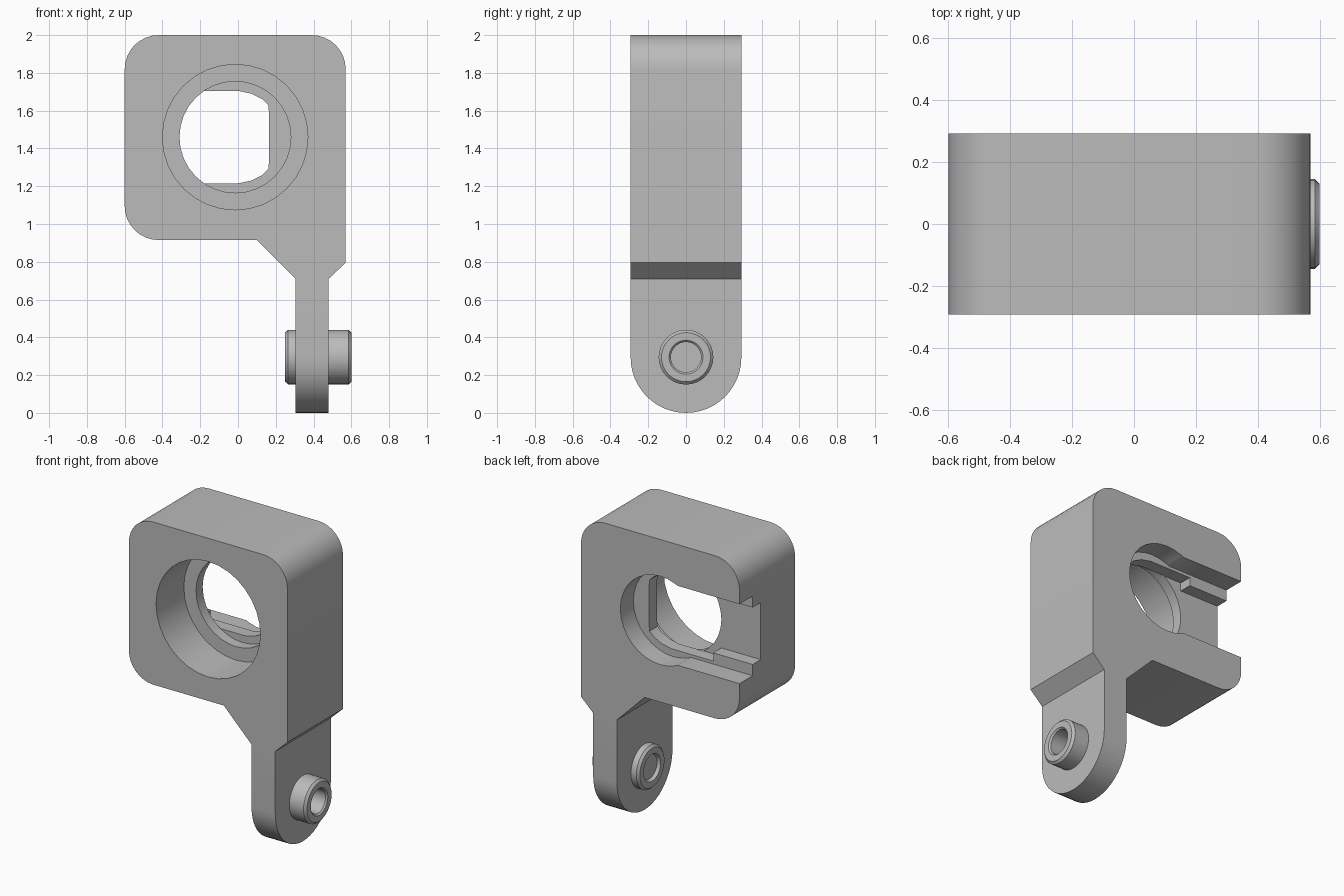
import bpy, bmesh
from math import cos, sin, pi, radians
from mathutils import Matrix

cube = bpy.data.objects.get("Cube")
if cube:
    bpy.data.objects.remove(cube, do_unlink=True)

grey = bpy.data.materials.new("plain_grey")
grey.use_nodes = True
colour = (0.5, 0.5, 0.5, 1)
grey.diffuse_color = colour
grey.node_tree.nodes["Principled BSDF"].inputs["Base Color"].default_value = colour

HALF = 0.293            # half depth of the body
CX, CZ = -0.015, 1.46   # bore centre


def arc(cx, cy, r, a0, a1, n):
    """Points on an arc, angles in degrees."""
    return [(cx + r * cos(radians(a0 + (a1 - a0) * i / n)),
             cy + r * sin(radians(a0 + (a1 - a0) * i / n))) for i in range(n + 1)]


def circle(r, n=32):
    return arc(CX, CZ, r, 0, 360, n)[:-1]


def make_object(name, bm):
    bmesh.ops.recalc_face_normals(bm, faces=bm.faces)
    mesh = bpy.data.meshes.new(name)
    bm.to_mesh(mesh)
    bm.free()
    mesh.materials.append(grey)
    obj = bpy.data.objects.new(name, mesh)
    bpy.context.collection.objects.link(obj)
    return obj


def prism(name, points, axis, lo, hi):
    """Extrude an outline along y (x, z points) or along x (y, z points)."""
    place = (lambda u, v, d: (u, d, v)) if axis == "y" else (lambda u, v, d: (d, u, v))
    bm = bmesh.new()
    face = bm.faces.new([bm.verts.new(place(u, v, lo)) for u, v in points])
    new = bmesh.ops.extrude_face_region(bm, geom=[face])["geom"]
    bmesh.ops.translate(bm, vec=place(0, 0, hi - lo),
                        verts=[g for g in new if isinstance(g, bmesh.types.BMVert)])
    return make_object(name, bm)


def select_only(obj):
    bpy.ops.object.select_all(action="DESELECT")
    obj.select_set(True)
    bpy.context.view_layer.objects.active = obj


def combine(target, cutter, operation="DIFFERENCE"):
    select_only(target)
    mod = target.modifiers.new("cut", "BOOLEAN")
    mod.operation, mod.solver, mod.object = operation, "EXACT", cutter
    bpy.ops.object.modifier_apply(modifier=mod.name)
    bpy.data.objects.remove(cutter, do_unlink=True)


def smooth(obj):
    select_only(obj)
    bpy.ops.object.shade_smooth_by_angle(angle=radians(30))


# Body and hanging leg in one front outline
R = 0.18
outline = (arc(0.57 - R, 2 - R, R, 0, 90, 8) + arc(-0.6 + R, 2 - R, R, 90, 180, 8)
           + arc(-0.6 + R, 0.915 + R, R, 180, 270, 8)
           + [(0.10, 0.915), (0.305, 0.71), (0.305, 0), (0.48, 0), (0.48, 0.71), (0.57, 0.795)])
body = prism("bracket_body", outline, "y", -HALF, HALF)

# Round the leg's lower end
side = [(1, 3), (-1, 3), (-1, HALF)] + arc(0, HALF, HALF, 180, 360, 24) + [(1, HALF)]
combine(body, prism("leg_rounding", side, "x", -1, 1), "INTERSECT")

# Stepped round bore from the front
combine(body, prism("front_bore", circle(0.385), "y", -0.5, 0))
combine(body, prism("inner_bore", circle(0.295), "y", -0.5, 0.071))

# Keyed opening in the inner wall, narrowed by ridges at its open end
upper = [(0.165, 0.12), (0.16, 0.17), (0.13, 0.2), (0.07, 0.23), (0, 0.245),
         (-0.31, 0.245), (-0.31, 0.19), (-0.7, 0.19)]
key = [(x, CZ + h) for x, h in upper] + [(x, CZ - h) for x, h in reversed(upper)]
combine(body, prism("keyed_slot", key, "y", 0.07, 0.5))

# Wide slot and round seat at the back
wide = [(x, CZ + h) for x, h in [(CX, 0.265), (-0.7, 0.265), (-0.7, -0.265), (CX, -0.265)]]
combine(body, prism("back_slot", wide, "y", 0.155, 0.5))
combine(body, prism("back_seat", circle(0.295), "y", 0.155, 0.5))
smooth(body)

# Hollow pin through the leg, turned around the x axis
pin_profile = [(0.27, 0), (0.27, 0.08), (0.25, 0.09), (0.25, 0.13), (0.265, 0.145),
               (0.585, 0.145), (0.6, 0.13), (0.6, 0.09), (0.59, 0.08), (0.36, 0.08), (0.36, 0)]
bm = bmesh.new()
verts = [bm.verts.new((x, 0, r)) for x, r in pin_profile]
edges = [bm.edges.new(pair) for pair in zip(verts, verts[1:])]
bmesh.ops.spin(bm, geom=verts + edges, cent=(0, 0, 0), axis=(1, 0, 0),
               angle=2 * pi, steps=32, use_duplicate=False)
bmesh.ops.remove_doubles(bm, verts=bm.verts, dist=0.0001)
bmesh.ops.transform(bm, matrix=Matrix.Translation((0, 0, 0.295)), verts=bm.verts)
smooth(make_object("hinge_pin", bm))
